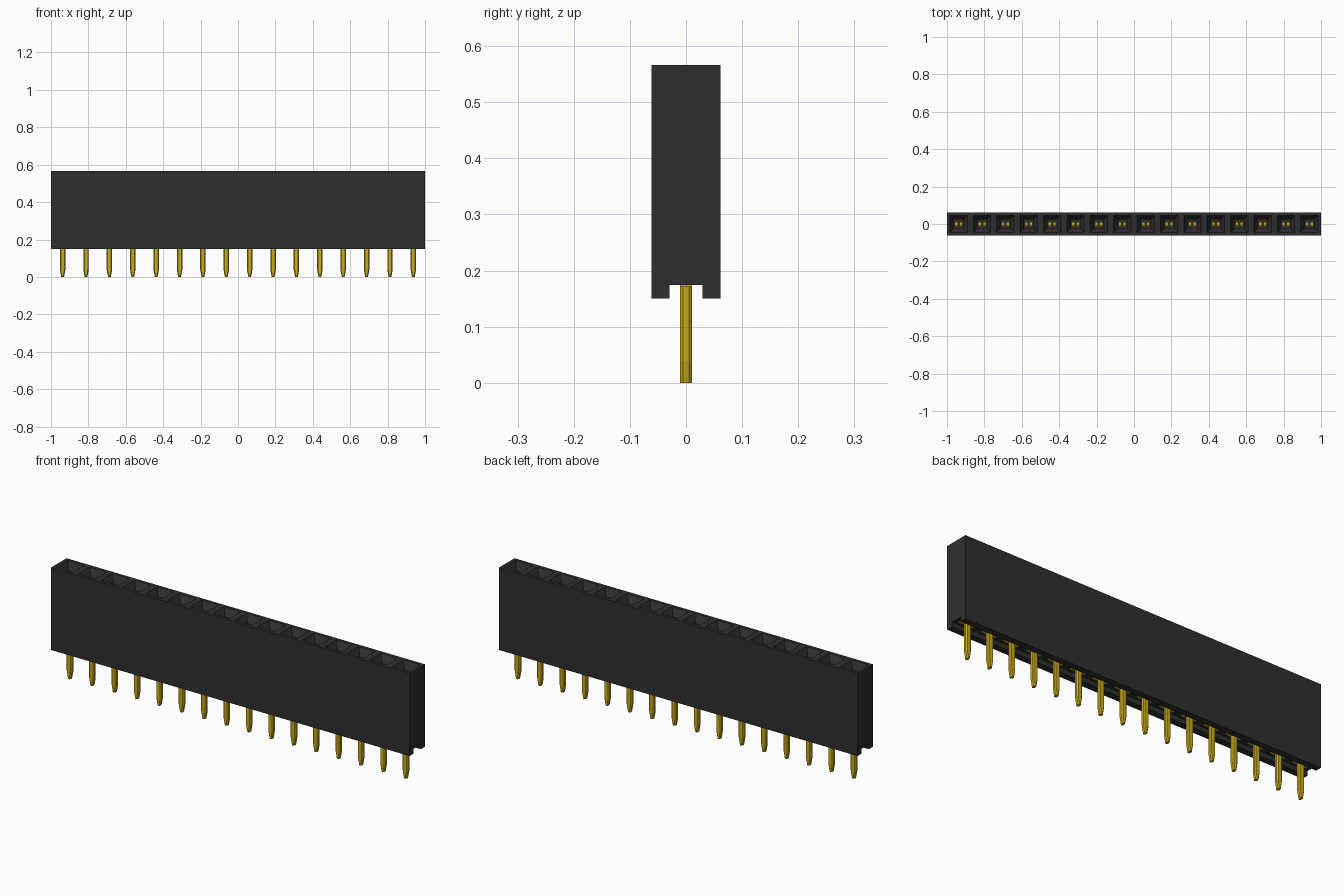
import bpy, bmesh
from mathutils import Matrix, Vector

COUNT = 16
PITCH = 2 / COUNT
TOP, BOTTOM, ROOF = 0.566, 0.15, 0.174
HALF_Y, GROOVE_Y = 0.0615, 0.029

cube = bpy.data.objects.get("Cube")
if cube:
    bpy.data.objects.remove(cube, do_unlink=True)


def material(name, color, metallic=0.0):
    m = bpy.data.materials.new(name)
    m.use_nodes = True
    m.diffuse_color = color
    m.node_tree.nodes["Principled BSDF"].inputs["Base Color"].default_value = color
    return m


black = material("black plastic", (0.028, 0.028, 0.028, 1))
gold = material("gold metal", (0.6, 0.42, 0.009, 1))


def finish(bm, name, mat):
    bmesh.ops.recalc_face_normals(bm, faces=bm.faces)
    mesh = bpy.data.meshes.new(name)
    bm.to_mesh(mesh)
    bm.free()
    mesh.materials.append(mat)
    return mesh


def add_object(name, mesh, x=0.0):
    ob = bpy.data.objects.new(name, mesh)
    ob.location.x = x
    bpy.context.collection.objects.link(ob)
    return ob


def loft(bm, rings):
    """Skin a list of point rings and cap both ends."""
    rows = [[bm.verts.new(p) for p in ring] for ring in rings]
    n = len(rows[0])
    for a, b in zip(rows, rows[1:]):
        for i in range(n):
            j = (i + 1) % n
            bm.faces.new((a[i], a[j], b[j], b[i]))
    bm.faces.new(rows[0][::-1])
    bm.faces.new(rows[-1])


def box(bm, size, center):
    bmesh.ops.create_cube(bm, size=1, matrix=Matrix.Translation(center)
                          @ Matrix.Diagonal((*size, 1)))


# Housing: grooved profile, one section per socket
half = [(HALF_Y, TOP), (HALF_Y, BOTTOM), (GROOVE_Y, BOTTOM), (GROOVE_Y, ROOF)]
profile = half + [(-y, z) for y, z in reversed(half)]
bm = bmesh.new()
loft(bm, [[(-1 + i * PITCH, y, z) for y, z in profile] for i in range(COUNT + 1)])
bmesh.ops.recalc_face_normals(bm, faces=bm.faces)
bm.normal_update()

# Sockets: rim, tapered lead-in, then a deep square shaft
sockets = [f for f in bm.faces if f.normal.z > 0.9 and f.calc_center_median().z > TOP - 0.01]
bmesh.ops.inset_individual(bm, faces=sockets, thickness=0.016, use_even_offset=True)
bmesh.ops.inset_individual(bm, faces=sockets, thickness=0.021, depth=-0.035,
                           use_even_offset=True)
floors = bmesh.ops.extrude_discrete_faces(bm, faces=sockets)["faces"]
bmesh.ops.translate(bm, verts=list({v for f in floors for v in f.verts}),
                    vec=Vector((0, 0, -0.3)))
add_object("housing", finish(bm, "housing", black))


# Terminal: chamfered pin with tapered tip, shoulder and twin contact blades
def pin_ring(z, hx, hy=0.0105, c=0.005):
    return [(hx, c - hy, z), (hx, hy - c, z), (hx - c, hy, z), (c - hx, hy, z),
            (-hx, hy - c, z), (-hx, c - hy, z), (c - hx, -hy, z), (hx - c, -hy, z)]


bm = bmesh.new()
loft(bm, [pin_ring(0, 0.0075), pin_ring(0.038, 0.0145), pin_ring(0.19, 0.0145)])
box(bm, (0.08, 0.021, 0.012), (0, 0, 0.177))
for side in (-1, 1):
    box(bm, (0.017, 0.022, 0.27), (side * 0.0125, 0, 0.355))
terminal = finish(bm, "terminal", gold)
for i in range(COUNT):
    add_object(f"terminal_{i + 1}", terminal, -1 + (i + 0.5) * PITCH)
